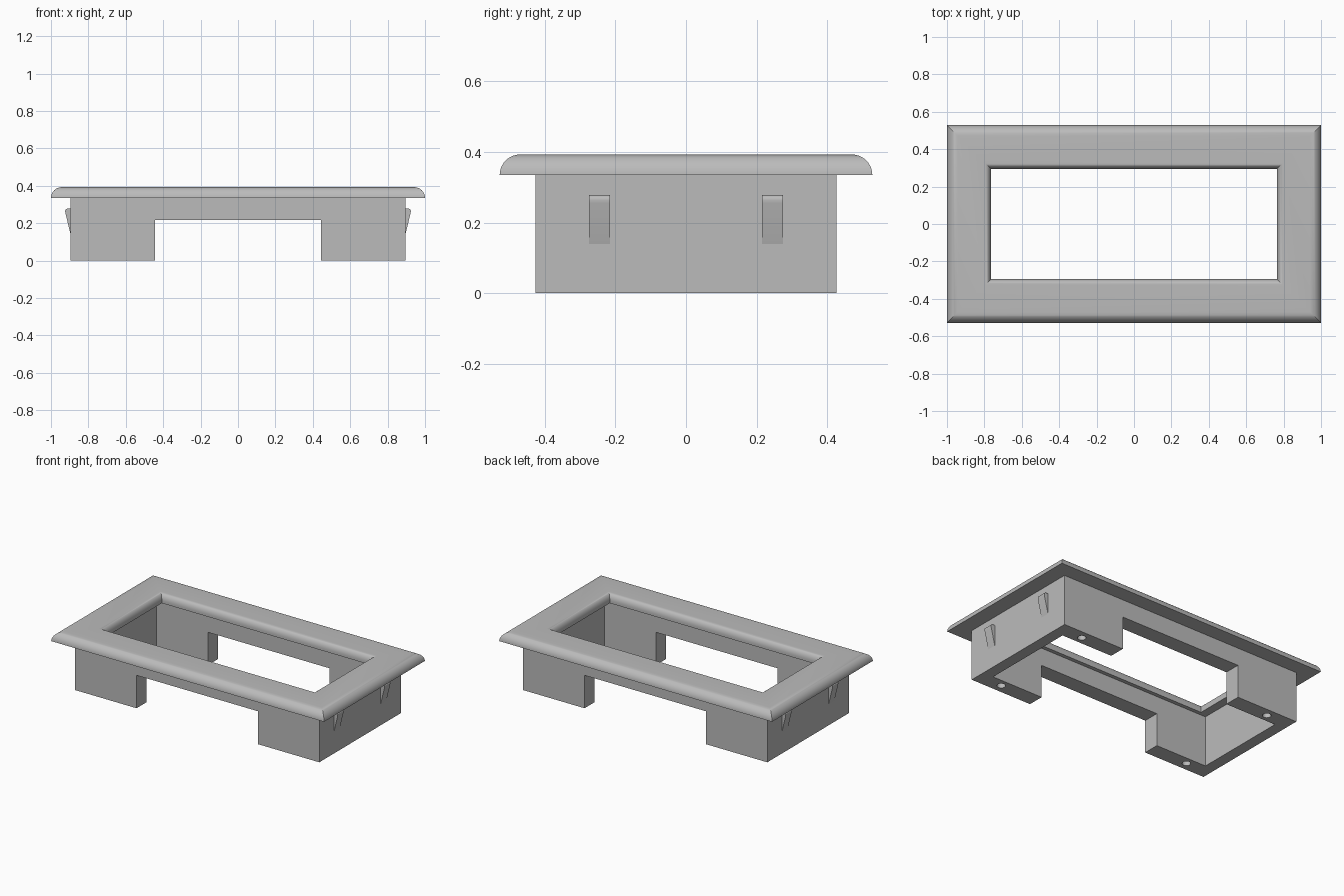
import bpy, bmesh, math

cube = bpy.data.objects.get("Cube")
if cube:
    bpy.data.objects.remove(cube, do_unlink=True)

grey = bpy.data.materials.new("plain_grey")
grey.use_nodes = True
COLOUR = (0.5, 0.5, 0.5, 1)
grey.diffuse_color = COLOUR
grey.node_tree.nodes["Principled BSDF"].inputs["Base Color"].default_value = COLOUR


def finish(name, bm, smooth=False):
    bmesh.ops.recalc_face_normals(bm, faces=bm.faces)
    mesh = bpy.data.meshes.new(name)
    bm.to_mesh(mesh)
    bm.free()
    mesh.materials.append(grey)
    obj = bpy.data.objects.new(name, mesh)
    bpy.context.collection.objects.link(obj)
    if smooth:
        bpy.ops.object.select_all(action='DESELECT')
        obj.select_set(True)
        bpy.context.view_layer.objects.active = obj
        bpy.ops.object.shade_smooth_by_angle(angle=math.radians(30))
    return obj


def frame(name, profile, smooth=False):
    """Sweep a closed profile of (half_x, half_y, z) around a mitred rectangle."""
    bm = bmesh.new()
    corners = [(-1, -1), (1, -1), (1, 1), (-1, 1)]
    rings = [[bm.verts.new((sx * x, sy * y, z)) for sx, sy in corners] for x, y, z in profile]
    for a, b in zip(rings, rings[1:] + rings[:1]):
        for i in range(4):
            j = (i + 1) % 4
            bm.faces.new((a[i], a[j], b[j], b[i]))
    return finish(name, bm, smooth)


def extrude_y(name, profile, y0, y1, smooth=False):
    """Extrude a closed (x, z) profile from y0 to y1."""
    bm = bmesh.new()
    face = bm.faces.new([bm.verts.new((x, y0, z)) for x, z in profile])
    moved = bmesh.ops.extrude_face_region(bm, geom=[face])["geom"]
    bmesh.ops.translate(bm, vec=(0, y1 - y0, 0),
                        verts=[v for v in moved if isinstance(v, bmesh.types.BMVert)])
    return finish(name, bm, smooth)


def cut(target, cutter):
    cutter.hide_render = True
    cutter.hide_viewport = True
    mod = target.modifiers.new(cutter.name, 'BOOLEAN')
    mod.operation = 'DIFFERENCE'
    mod.solver = 'EXACT'
    mod.object = cutter


# Bezel: rounded outer rim, flat top, smaller rounding at the opening
BASE, TOP, STEPS = 0.335, 0.393, 10
profile = []
for i in range(STEPS + 1):
    a = math.pi / 2 * i / STEPS
    d = 0.058 * (1 - math.cos(a))
    profile.append((1 - d, 0.528 - d, BASE + (TOP - BASE) * math.sin(a)))
for i in range(STEPS + 1):
    a = math.pi / 2 * (1 - i / STEPS)
    d = 0.03 * (1 - math.cos(a))
    profile.append((0.765 + d, 0.295 + d, TOP - 0.045 * (1 - math.sin(a))))
profile.append((0.765, 0.295, BASE))
frame("bezel", profile, smooth=True)

# Body walls, notched through front and back to leave corner legs
body = frame("body_walls", [(0.895, 0.427, 0), (0.895, 0.427, BASE),
                            (0.82, 0.32, BASE), (0.82, 0.32, 0)])
notch = extrude_y("notch_cutter", [(-0.445, -0.1), (0.445, -0.1),
                                   (0.445, 0.218), (-0.445, 0.218)], -0.6, 0.6)
cut(body, notch)

# Blind screw holes under the legs
bm = bmesh.new()
for sx in (-1, 1):
    for sy in (-1, 1):
        hole = bmesh.ops.create_cone(bm, cap_ends=True, segments=24, radius1=0.026,
                                     radius2=0.026, depth=0.4)
        bmesh.ops.translate(bm, verts=hole["verts"], vec=(sx * 0.715, sy * 0.37, 0))
cut(body, finish("screw_hole_cutter", bm))

# Snap clips: wedges with a rounded upper lip on both end walls
for side, sx in (("left", 1), ("right", -1)):
    for end, y in (("front", -0.245), ("back", 0.245)):
        wedge = [(0.89, 0.14), (0.895, 0.14), (0.923, 0.255)]
        wedge += [(0.910 + 0.014 * math.cos(a), 0.264 + 0.014 * math.sin(a))
                  for a in (math.pi / 2 * i / 6 for i in range(7))]
        wedge.append((0.89, 0.278))
        extrude_y(f"{end}_{side}_clip", [(sx * x, z) for x, z in wedge],
                  y - 0.03, y + 0.03, smooth=True)
